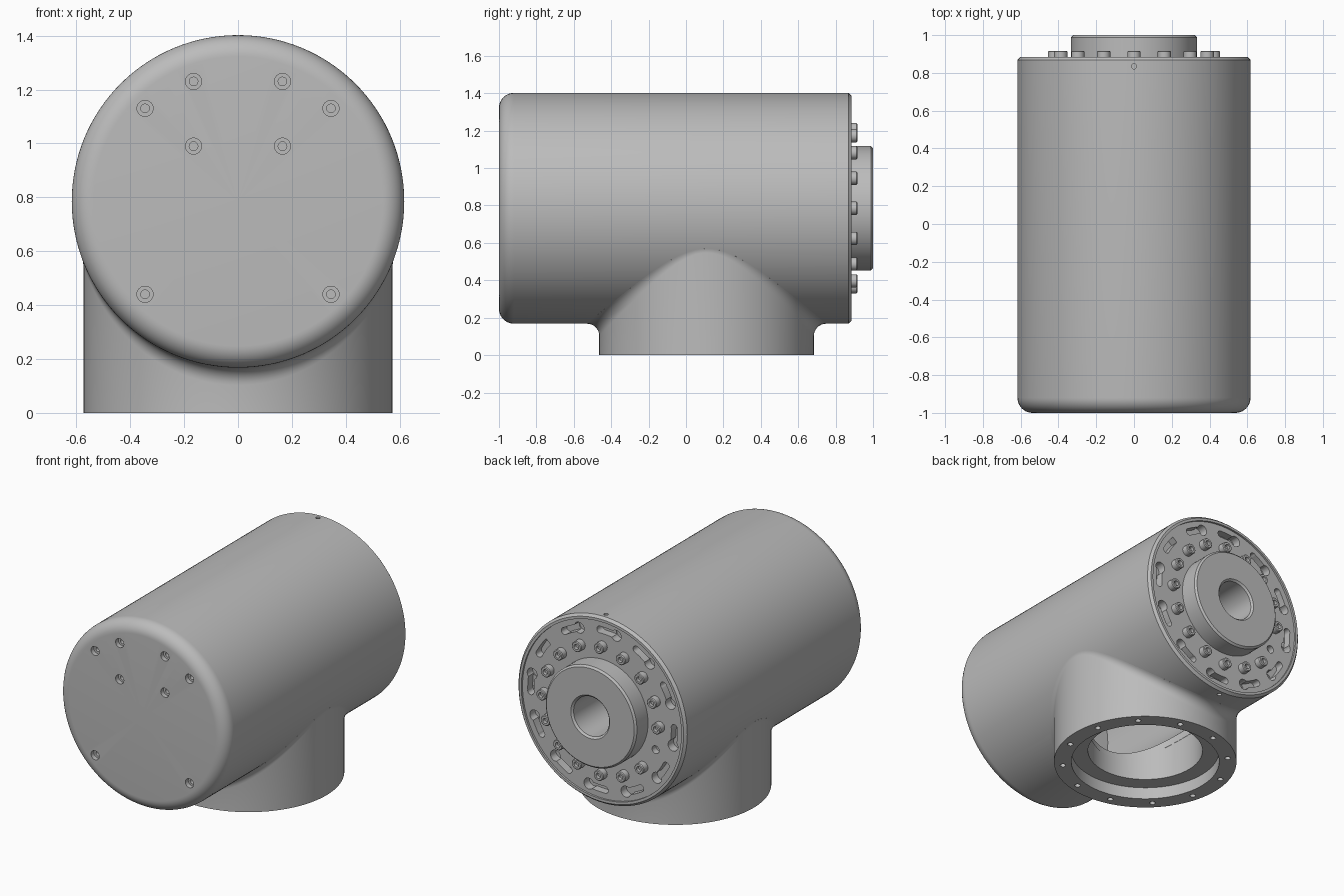
import bpy, bmesh
from math import sin, cos, pi, radians, sqrt
from mathutils import Vector

if "Cube" in bpy.data.objects:
    bpy.data.objects.remove(bpy.data.objects["Cube"])

AXIS_Z = 0.785      # height of the barrel axis
BODY_R = 0.617
BASE_R = 0.574
BASE_Y = 0.11
FILLET = 0.065

metal = bpy.data.materials.new("satin_grey")
metal.use_nodes = True
GREY = (0.5, 0.5, 0.5, 1)
metal.diffuse_color = GREY
metal.node_tree.nodes["Principled BSDF"].inputs["Base Color"].default_value = GREY


def loft(bm, rings, wrap):
    """Skin a list of equal rings of points."""
    rows = [[bm.verts.new(p) for p in ring] for ring in rings]
    n = len(rows[0])
    pairs = list(zip(rows, rows[1:])) + ([(rows[-1], rows[0])] if wrap else [])
    for a, b in pairs:
        for i in range(n):
            j = (i + 1) % n
            bm.faces.new((a[i], a[j], b[j], b[i]))


def lathe(bm, profile, centre=(0, 0, AXIS_Z), axis="y", n=128):
    """Turn (radius, position) points around an axis."""
    c = Vector(centre)
    rings = []
    for r, h in profile:
        ring = []
        for i in range(n):
            a = 2 * pi * i / n
            u, v = r * cos(a), r * sin(a)
            ring.append(c + Vector((u, h, v) if axis == "y" else (u, v, h)))
        rings.append(ring)
    loft(bm, rings, wrap=profile[0][0] > 0)


def finish(name, bm):
    bmesh.ops.remove_doubles(bm, verts=bm.verts, dist=1e-5)
    bmesh.ops.recalc_face_normals(bm, faces=bm.faces)
    mesh = bpy.data.meshes.new(name)
    bm.to_mesh(mesh)
    bm.free()
    mesh.materials.append(metal)
    obj = bpy.data.objects.new(name, mesh)
    bpy.context.collection.objects.link(obj)
    return obj


def select(obj):
    bpy.ops.object.select_all(action="DESELECT")
    obj.select_set(True)
    bpy.context.view_layer.objects.active = obj


def cut(obj, bm):
    """Subtract the shapes in bm from obj."""
    cutter = finish("cutter", bm)
    cutter.hide_render = True
    mod = obj.modifiers.new("cut", "BOOLEAN")
    mod.operation = "DIFFERENCE"
    mod.solver = "EXACT"
    mod.object = cutter
    select(obj)
    bpy.ops.object.modifier_apply(modifier=mod.name)
    bpy.data.objects.remove(cutter)


def smooth(obj):
    select(obj)
    bpy.ops.object.shade_smooth_by_angle(angle=radians(30))


def polar(radius, degrees):
    a = radians(degrees)
    return radius * cos(a), AXIS_Z + radius * sin(a)


def rod(r, lo, hi):
    return [(0, lo), (r, lo), (r, hi), (0, hi)]


# Hollow barrel with a rounded front and a recessed rear plate
round_r = 0.08
edge = [(BODY_R - round_r + round_r * sin(i * pi / 20),
         -1 + round_r - round_r * cos(i * pi / 20)) for i in range(11)]
bm = bmesh.new()
lathe(bm, [(0.3, 0.75), (0.54, 0.75), (0.54, -0.9), (0.001, -0.9), (0.001, -1)] + edge
      + [(BODY_R, 0.868), (0.602, 0.885), (0.585, 0.885), (0.585, 0.872), (0.3, 0.872)])
barrel = finish("barrel", bm)

# Opening into the base
bm = bmesh.new()
lathe(bm, rod(0.365, -0.1, 0.5), (0, BASE_Y, 0), "z")
cut(barrel, bm)

# Counterbored screw holes in the front
bm = bmesh.new()
for x, z in ((0.345, 1.13), (0.165, 1.23), (0.165, 0.99), (0.345, 0.44)):
    for side in (-1, 1):
        lathe(bm, [(0, -1.1), (0.03, -1.1), (0.03, -0.97), (0.016, -0.97),
                   (0.016, -0.93), (0, -0.93)], (side * x, 0, z), n=24)
# Small set-screw holes near the rear rim
for lo, hi in ((0.58, 0.7), (-0.7, -0.58)):
    lathe(bm, rod(0.014, lo, hi), (0, 0.835, AXIS_Z), "z", 16)
# Alignment hole taking the place of one bolt
x, z = polar(0.42, 202.5)
lathe(bm, rod(0.026, 0.83, 0.95), (x, 0, z), n=24)
cut(barrel, bm)

# Curved keyhole slots in the rear plate
SLOT_R, SLOT_W, SLOT_ARC = 0.525, 0.022, 13
bm = bmesh.new()
for k in range(12):
    start = 30 * k - 2
    outline = [polar(SLOT_R + SLOT_W, start + SLOT_ARC * i / 8) for i in range(9)]
    outline += [polar(SLOT_R - SLOT_W, start + SLOT_ARC * i / 8) for i in range(8, -1, -1)]
    low = [bm.verts.new((x, 0.82, z)) for x, z in outline]
    face = bm.faces.new(low)
    top = bmesh.ops.extrude_face_region(bm, geom=[face])
    bmesh.ops.translate(bm, vec=(0, 0.1, 0),
                        verts=[v for v in top["geom"] if isinstance(v, bmesh.types.BMVert)])
cut(barrel, bm)
for offset, r in ((-2, SLOT_W + 0.001), (SLOT_ARC - 2, 0.036)):
    bm = bmesh.new()
    for k in range(12):
        x, z = polar(SLOT_R, 30 * k + offset)
        lathe(bm, rod(r, 0.815, 0.93), (x, 0, z), n=24)
    cut(barrel, bm)
smooth(barrel)

# Round base blended into the barrel by a rolling fillet
STEPS = 8
rings = [[] for _ in range(STEPS + 7)]
for i in range(128):
    a = 2 * pi * i / 128
    out = Vector((cos(a), sin(a), 0))
    foot = Vector((0, BASE_Y, 0))
    ball = foot + out * (BASE_R + FILLET)
    ball.z = AXIS_Z - sqrt((BODY_R + FILLET) ** 2 - ball.x ** 2)
    inward = Vector((-ball.x, 0, AXIS_Z - ball.z)).normalized()
    column = [foot + out * 0.465, foot + out * BASE_R]
    column += [ball + (-out).slerp(inward, s / STEPS) * FILLET for s in range(STEPS + 1)]
    column.append(column[-1] + inward * 0.03)
    lip = foot + out * 0.36
    lip.z = AXIS_Z - sqrt(0.58 ** 2 - lip.x ** 2)
    column += [lip, foot + out * 0.36 + Vector((0, 0, 0.08)),
               foot + out * 0.465 + Vector((0, 0, 0.08))]
    for ring, p in zip(rings, column):
        ring.append(p)
bm = bmesh.new()
loft(bm, rings, wrap=True)
base = finish("base", bm)

# Ring of mounting holes under the base
bm = bmesh.new()
for k in range(12):
    a = radians(30 * k + 15)
    lathe(bm, rod(0.018, -0.05, 0.06),
          (0.52 * cos(a), BASE_Y + 0.52 * sin(a), 0), "z", 20)
cut(base, bm)
smooth(base)

# Output hub with a central bore
bm = bmesh.new()
lathe(bm, [(0.13, 0.25), (0.13, 0.988), (0.142, 1), (0.321, 1), (0.333, 0.988),
           (0.333, 0.74), (0.3, 0.74), (0.3, 0.25)])
smooth(finish("output_hub", bm))

# Drive housing inside the barrel
bm = bmesh.new()
lathe(bm, rod(0.38, 0.2, 0.25) [:3] + [(0.38, 0.76), (0.29, 0.76), (0.29, 0.25), (0, 0.25)])
smooth(finish("drive_housing", bm))

# Socket-head bolts around the hub
for k in range(16):
    if k == 9:
        continue
    x, z = polar(0.42, 22.5 * k)
    bm = bmesh.new()
    lathe(bm, [(0, 0.86), (0.035, 0.86), (0.035, 0.912), (0.03, 0.917),
               (0.017, 0.917), (0.017, 0.895), (0, 0.895)], (x, 0, z), n=24)
    smooth(finish(f"bolt_{k + 1}", bm))
